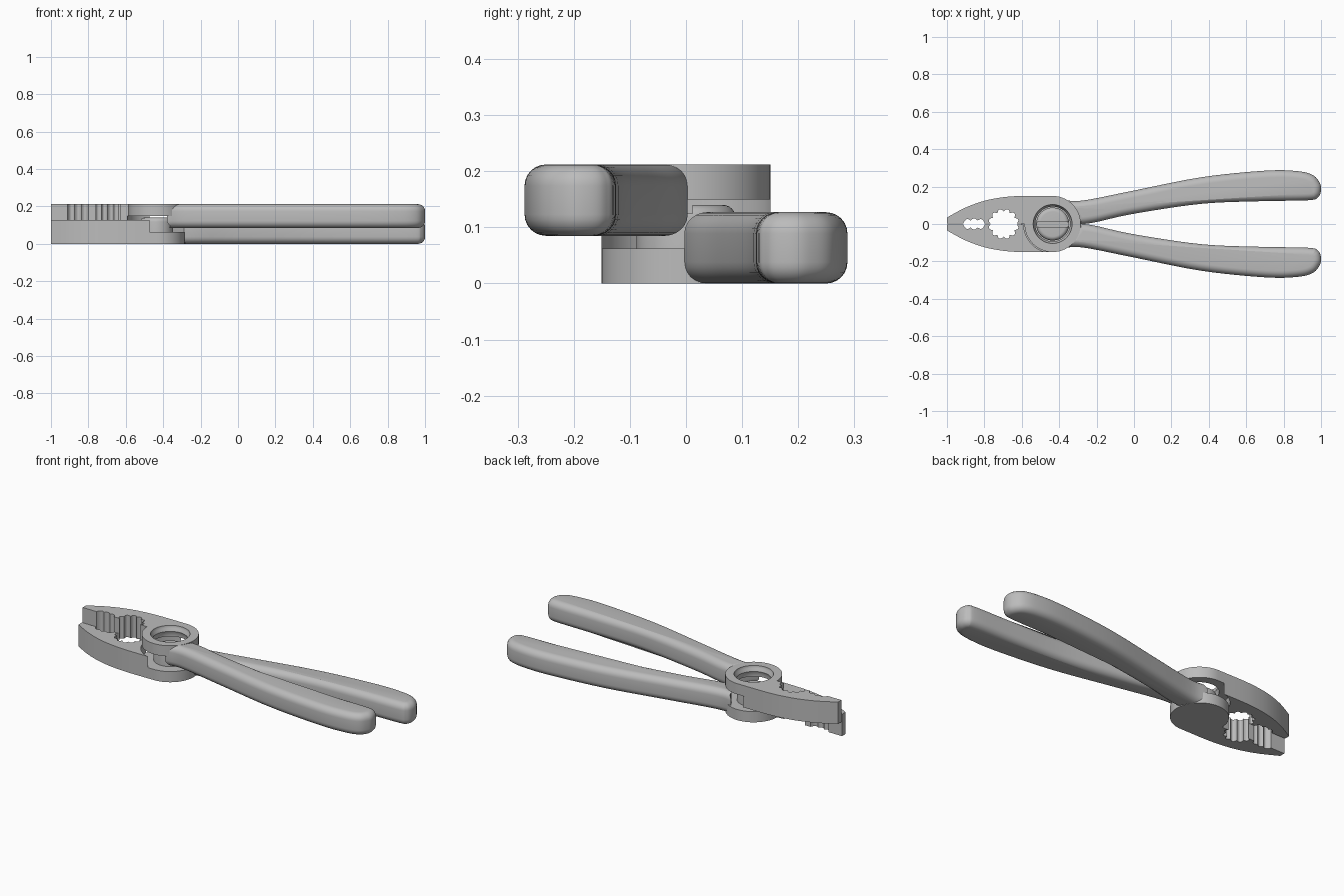
import bpy, bmesh, math
from mathutils import Matrix, Vector

if "Cube" in bpy.data.objects:
    bpy.data.objects.remove(bpy.data.objects["Cube"], do_unlink=True)

H = 0.212            # total height
BODY = 0.127         # thickness of one half
LAP = 0.062          # thickness of the overlapping joint discs
PIVOT = -0.435       # x of the pivot

steel = bpy.data.materials.new("grey_steel")
steel.use_nodes = True
GREY = (0.5, 0.5, 0.5, 1)
steel.diffuse_color = GREY
steel.node_tree.nodes["Principled BSDF"].inputs["Base Color"].default_value = GREY


def spline(pts, steps=6):
    """Open smooth curve through 2D points."""
    p = [Vector(q) for q in pts]
    p = [2 * p[0] - p[1]] + p + [2 * p[-1] - p[-2]]
    out = []
    for a, b, c, d in zip(p, p[1:], p[2:], p[3:]):
        for i in range(steps):
            t = i / steps
            out.append(0.5 * (2 * b + (c - a) * t + (2 * a - 5 * b + 4 * c - d) * t * t
                              + (3 * b - a - 3 * c + d) * t ** 3))
    return [tuple(v) for v in out] + [tuple(p[-2])]


def arc(r, a0, a1, n, cx=PIVOT):
    angles = [math.radians(a0 + (a1 - a0) * i / n) for i in range(n + 1)]
    return [(cx + r * math.cos(a), r * math.sin(a)) for a in angles]


def finish(name, bm, flip=False):
    """Turn a bmesh into an object; flip places it in the lower half."""
    bmesh.ops.recalc_face_normals(bm, faces=bm.faces)
    if flip:
        bm.transform(Matrix.Translation((0, 0, H)) @ Matrix.Rotation(math.pi, 4, 'X'))
    me = bpy.data.meshes.new(name)
    bm.to_mesh(me)
    bm.free()
    me.materials.append(steel)
    ob = bpy.data.objects.new(name, me)
    bpy.context.collection.objects.link(ob)
    return ob


def prism(name, outline, z0, z1, flip=False, bevel=0, bevel_top_only=False):
    bm = bmesh.new()
    base = bm.faces.new([bm.verts.new((x, y, z0)) for x, y in outline])
    top = bmesh.ops.extrude_face_region(bm, geom=[base], use_keep_orig=True)["geom"]
    bmesh.ops.translate(bm, vec=(0, 0, z1 - z0),
                        verts=[g for g in top if isinstance(g, bmesh.types.BMVert)])
    bmesh.ops.recalc_face_normals(bm, faces=bm.faces)
    if bevel:
        rim = [e for e in bm.edges if abs(e.verts[0].co.z - e.verts[1].co.z) < 1e-5
               and not (bevel_top_only and e.verts[0].co.z < z1 - 1e-5)]
        bmesh.ops.bevel(bm, geom=rim, offset=bevel, segments=6, profile=0.5,
                        affect='EDGES', clamp_overlap=False)
    return finish(name, bm, flip)


def cut(ob, cutter):
    """Subtract the cutter, bake the result and remove the cutter."""
    cutter.hide_render = True
    mod = ob.modifiers.new("cut", 'BOOLEAN')
    mod.operation, mod.solver, mod.object = 'DIFFERENCE', 'EXACT', cutter
    dg = bpy.context.evaluated_depsgraph_get()
    dg.update()
    me = bpy.data.meshes.new_from_object(ob.evaluated_get(dg))
    ob.modifiers.clear()
    ob.data = me
    bpy.data.objects.remove(cutter, do_unlink=True)


def lathe(name, profile, n=64):
    """Closed solid of (radius, z) rings around the pivot."""
    bm = bmesh.new()
    rings = [[bm.verts.new((x, y, z)) for x, y in arc(r, 0, 360, n)[:-1]] for r, z in profile]
    for a, b in zip(rings, rings[1:]):
        for i in range(n):
            j = (i + 1) % n
            bm.faces.new((a[i], a[j], b[j], b[i]))
    bm.faces.new(rings[0])
    bm.faces.new(rings[-1])
    return finish(name, bm)


# Jaw outlines: curved back, scalloped pipe grip and small nut grip
back = spline([(-1, 0.035), (-0.9, 0.088), (-0.8, 0.124), (-0.7, 0.143), (-0.6, 0.15),
               (PIVOT, 0.15)])
GAP = 0.003
grip = []
for i in range(61):
    a = math.pi * i / 60
    r = 0.066 + 0.015 * abs(math.sin(6 * a))
    grip.append((-0.697 + r * math.cos(a), max(GAP, r * math.sin(a))))
for i in range(31):
    t = 1 - 2 * i / 30
    y = 0.016 * math.sqrt(1 - t * t) + 0.011 * abs(math.sin(1.5 * math.pi * (t + 1)))
    grip.append((-0.855 + 0.057 * t, GAP + y))
grip.append((-1, GAP))

# Lap disc joined to the jaw, and the thicker jaw body cleared around the other disc
plate_outline = back[:-1] + arc(0.15, 90, -180, 60) + grip
body_outline = [p for p in back if p[0] < -0.48] + arc(0.155, 104, 179, 24) + grip

# Handle outline, from pivot along the outside, round the end and back inside
handle_outline = spline([(-0.38, 0.128), (-0.27, 0.126), (0, 0.179), (0.36, 0.25),
                         (0.7, 0.285), (0.87, 0.283), (0.955, 0.262), (0.993, 0.22),
                         (1, 0.18), (0.983, 0.142), (0.93, 0.127), (0.68, 0.122),
                         (0.36, 0.108), (0, 0.055), (-0.2, 0.011), (-0.29, -0.003)])

parts = []
for side, flip in (("upper", False), ("lower", True)):
    parts.append(prism(side + "_joint_plate", plate_outline, H - LAP, H, flip))
    parts.append(prism(side + "_jaw", body_outline, H - BODY, H - LAP, flip))
    mirrored = [(x, -y) for x, y in handle_outline]
    parts.append(prism(side + "_handle", mirrored, H - BODY, H, flip, bevel=0.038))

# Ribbed round opening through the upper joint
opening = lathe("opening_cutter", [(0.104, H + 0.01), (0.104, 0.206), (0.1, 0.198),
                                   (0.093, 0.182), (0.1, 0.166), (0.1, 0.13)])
cut(parts[0], opening)

# Pivot pin with rounded rim and a screwdriver slot
pin = prism("pivot_pin", arc(0.088, 0, 360, 64)[:-1], 0.05, 0.14, bevel=0.022,
            bevel_top_only=True)
slot = prism("slot_cutter", [(-0.6, -0.016), (-0.25, -0.016), (-0.25, 0.012), (-0.6, 0.012)],
             0.125, 0.18)
cut(pin, slot)
parts.append(pin)

# Smooth curved walls, keep hard edges
bpy.ops.object.select_all(action='DESELECT')
for ob in parts:
    ob.select_set(True)
bpy.context.view_layer.objects.active = parts[0]
bpy.ops.object.shade_smooth_by_angle(angle=math.radians(30))
